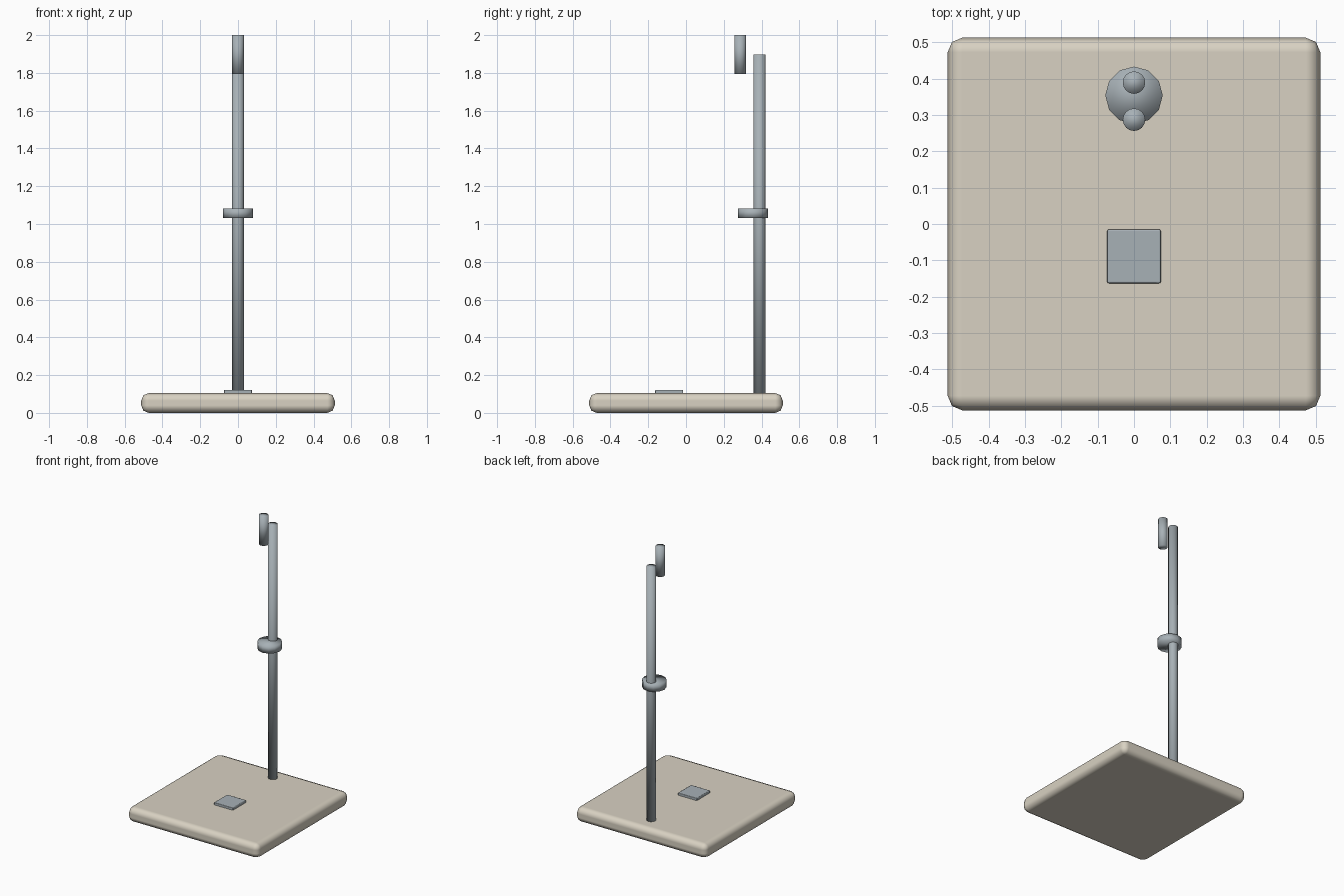
import bpy

if "Cube" in bpy.data.objects:
    bpy.data.objects.remove(bpy.data.objects["Cube"])


def material(name, rgb):
    m = bpy.data.materials.new(name)
    m.diffuse_color = (*rgb, 1.0)
    m.use_nodes = True
    m.node_tree.nodes["Principled BSDF"].inputs["Base Color"].default_value = m.diffuse_color
    return m


cream = material("warm_cream", (0.69, 0.64, 0.54))
steel = material("blue_grey_metal", (0.39, 0.44, 0.47))


def finish(name, mat):
    ob = bpy.context.object
    ob.name = name
    ob.data.materials.append(mat)
    bpy.ops.object.shade_smooth()
    return ob


def slab(name, mat, center, size, bevel, segments):
    bpy.ops.mesh.primitive_cube_add(size=1, location=center)
    bpy.context.object.scale = size
    bpy.ops.object.transform_apply(location=False, rotation=False, scale=True)
    ob = finish(name, mat)
    mod = ob.modifiers.new("rounded_edges", 'BEVEL')
    mod.width = bevel
    mod.segments = segments
    mod.harden_normals = True
    return ob


def rod(name, y, radius, z0, z1, sides):
    bpy.ops.mesh.primitive_cylinder_add(vertices=sides, radius=radius, depth=z1 - z0,
                                        location=(0, y, (z0 + z1) / 2))
    return finish(name, steel)


# Rounded square base and the small plate on it
slab("base", cream, (0, 0, 0.0525), (1.025, 1.025, 0.105), 0.04, 2)
slab("base_plate", steel, (0, -0.089, 0.111), (0.148, 0.148, 0.022), 0.005, 2)

# Upright pole, its collar, and the short peg held in front of the top
rod("pole", 0.389, 0.031, 0.09, 1.897, 16)
rod("collar", 0.354, 0.079, 1.031, 1.083, 12)
rod("top_peg", 0.287, 0.031, 1.795, 2.0, 16)
